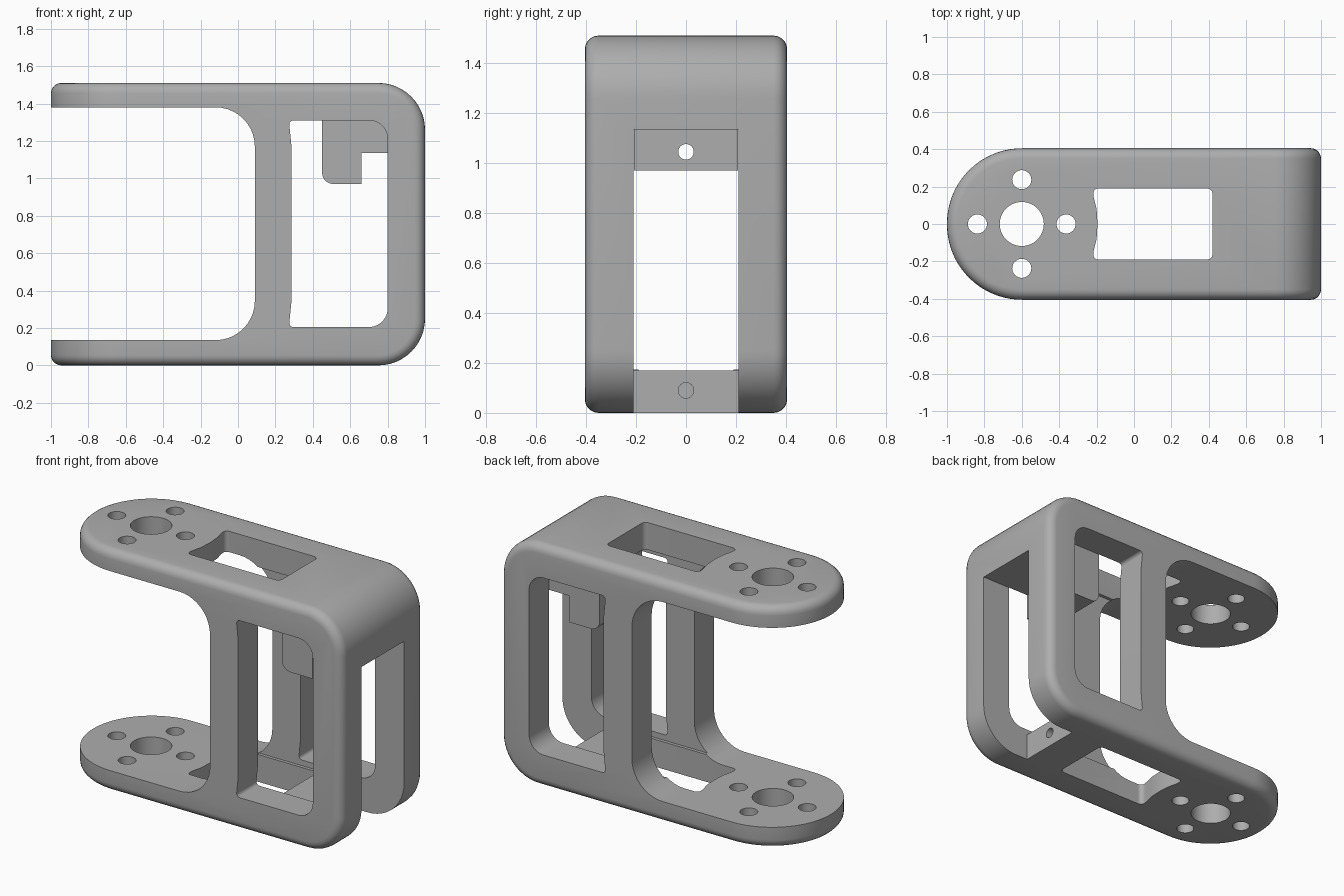
import bpy, bmesh
from math import pi, cos, sin
from mathutils import Vector

cube = bpy.data.objects.get("Cube")
if cube:
    bpy.data.objects.remove(cube, do_unlink=True)

grey = bpy.data.materials.new("plain grey")
grey.use_nodes = True
COLOUR = (0.42, 0.42, 0.42, 1)
grey.diffuse_color = COLOUR
grey.node_tree.nodes["Principled BSDF"].inputs["Base Color"].default_value = COLOUR

HALF_W, HEIGHT = 0.405, 1.51
SLOT = 0.21  # half width of the inner channel


def add_object(name, bm):
    bmesh.ops.recalc_face_normals(bm, faces=bm.faces)
    mesh = bpy.data.meshes.new(name)
    bm.to_mesh(mesh)
    bm.free()
    mesh.materials.append(grey)
    obj = bpy.data.objects.new(name, mesh)
    bpy.context.collection.objects.link(obj)
    return obj


def rounded(points, steps=10):
    """Outline from (a, b, radius) corners, each rounded by an arc."""
    out = []
    for i, (a, b, r) in enumerate(points):
        p = Vector((a, b))
        if r == 0:
            out.append(p)
            continue
        u = (Vector(points[i - 1][:2]) - p).normalized()
        v = (Vector(points[(i + 1) % len(points)][:2]) - p).normalized()
        for k in range(steps + 1):
            t = k / steps * pi / 2
            out.append(p + u * r * (1 - sin(t)) + v * r * (1 - cos(t)))
    return out


def prism(name, outline, axis, lo, hi):
    """Extrude an outline along an axis between two heights."""
    place = {"x": lambda a, b, d: (d, a, b),
             "y": lambda a, b, d: (a, d, b),
             "z": lambda a, b, d: (a, b, d)}[axis]
    bm = bmesh.new()
    face = bm.faces.new([bm.verts.new(place(a, b, lo)) for a, b in outline])
    new = bmesh.ops.extrude_face_region(bm, geom=[face])["geom"]
    shift = Vector(place(0, 0, hi - lo))
    bmesh.ops.translate(bm, vec=shift, verts=[g for g in new if isinstance(g, bmesh.types.BMVert)])
    return add_object(name, bm)


def circle(a, b, r, n=32):
    return [(a + r * cos(2 * pi * k / n), b + r * sin(2 * pi * k / n)) for k in range(n)]


# Outer body: box with a round left end, round right corners and a soft rim
bm = bmesh.new()
bmesh.ops.create_cube(bm, size=1)
bmesh.ops.scale(bm, vec=(2, 2 * HALF_W, HEIGHT), verts=bm.verts)
bmesh.ops.translate(bm, vec=(0, 0, HEIGHT / 2), verts=bm.verts)


def bevel(test, radius, segments):
    bmesh.ops.bevel(bm, geom=[e for e in bm.edges if test(e)], offset=radius,
                    segments=segments, profile=0.5, affect="EDGES", clamp_overlap=False)


def along(e, axis, side):
    d = e.verts[0].co - e.verts[1].co
    return abs(d[axis]) > 0.5 and all(v.co.x * side > 0.9 for v in e.verts)


bevel(lambda e: along(e, 2, -1), HALF_W - 0.003, 20)
bevel(lambda e: along(e, 1, 1), 0.25, 12)
bevel(lambda e: e.calc_face_angle(0) > 1, 0.055, 5)
body = add_object("bracket_body", bm)

cutters = []

# Open fork on the left
cutters.append(prism("fork_cutter", rounded([
    (-1.2, 0.135, 0), (0.09, 0.135, 0.21), (0.09, 1.38, 0.21), (-1.2, 1.38, 0)]),
    "y", -1, 1))

# Central channel, leaving an upper and a lower mounting tab
cutters.append(prism("channel_cutter", rounded([
    (0, 0.17, 0), (0.66, 0.17, 0), (0.66, -0.1, 0), (1.2, -0.1, 0), (1.2, 1.135, 0),
    (0.66, 1.135, 0), (0.66, 0.97, 0), (0.45, 0.97, 0.06), (0.45, 1.34, 0), (0, 1.34, 0)]),
    "y", -SLOT, SLOT))

# Window in each side wall
window = rounded([
    (0.272, 0.205, 0.025), (0.8, 0.205, 0.1), (0.8, 1.31, 0.1), (0.272, 1.31, 0.025),
    (0.285, 1.18, 0), (0.285, 0.335, 0)])
for side in (-1, 1):
    lo, hi = sorted((side * (SLOT - 0.001), side))
    cutters.append(prism("window_cutter", window, "y", lo, hi))

# Opening through both plates
cutters.append(prism("plate_cutter", rounded([
    (-0.22, -0.19, 0.03), (0.42, -0.19, 0.03), (0.42, 0.19, 0.03), (-0.22, 0.19, 0.03),
    (-0.215, 0.14, 0), (-0.2, 0.08, 0), (-0.195, 0, 0), (-0.2, -0.08, 0), (-0.215, -0.14, 0)]),
    "z", -1, 2))

# Hub hole with four screw holes around it
holes = [(-0.6, 0, 0.118)]
for dx, dy in ((1, 0), (-1, 0), (0, 1), (0, -1)):
    holes.append((-0.6 + 0.237 * dx, 0.237 * dy, 0.051))
for hole in holes:
    cutters.append(prism("hole_cutter", circle(*hole), "z", -1, 2))

# Screw holes in the mounting tabs
for z in (0.09, 1.045):
    cutters.append(prism("tab_hole_cutter", circle(0, z, 0.031), "x", 0.4, 0.7))

# Cut everything and remove the cutters
bpy.context.view_layer.objects.active = body
for cutter in cutters:
    cutter.hide_render = True
    mod = body.modifiers.new("cut", "BOOLEAN")
    mod.operation, mod.solver, mod.object = "DIFFERENCE", "EXACT", cutter
    bpy.ops.object.modifier_apply(modifier=mod.name)
for cutter in cutters:
    bpy.data.objects.remove(cutter, do_unlink=True)

bpy.ops.object.select_all(action="DESELECT")
body.select_set(True)
bpy.ops.object.shade_smooth_by_angle(angle=0.55)
